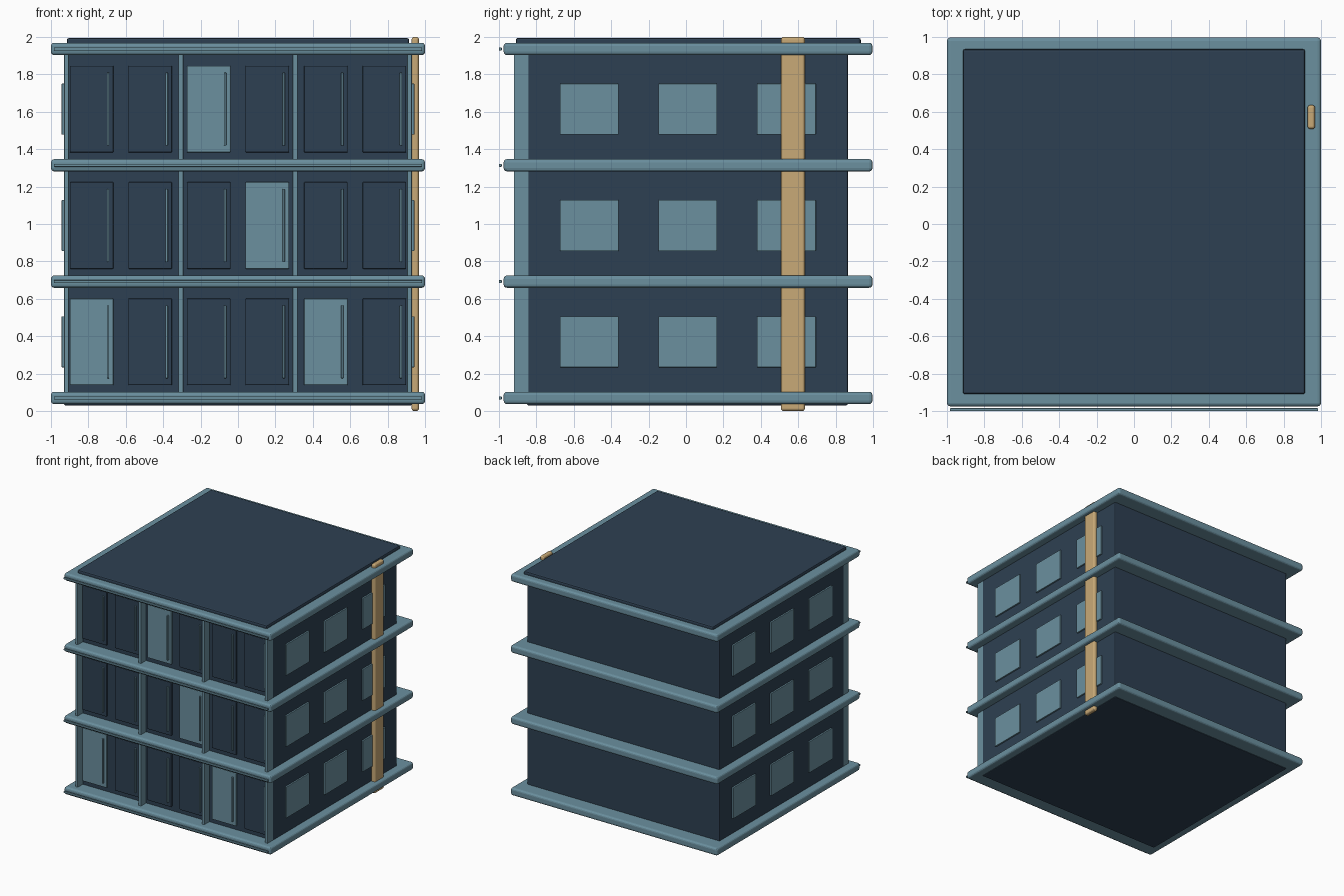
import bpy
import bmesh

cube = bpy.data.objects.get("Cube")
if cube:
    bpy.data.objects.remove(cube, do_unlink=True)


def make_material(name, rgb):
    mat = bpy.data.materials.new(name)
    mat.use_nodes = True
    color = (*rgb, 1.0)
    mat.diffuse_color = color
    mat.node_tree.nodes["Principled BSDF"].inputs["Base Color"].default_value = color
    return mat


navy = make_material("dark navy", (0.027, 0.051, 0.084))
teal = make_material("pale teal", (0.147, 0.279, 0.347))
tan = make_material("warm tan", (0.584, 0.402, 0.184))


def box(name, mat, x, y, z, bevel=0.0, segments=2):
    """Box spanning the (low, high) pairs on each axis, with rounded edges."""
    spans = (x, y, z)
    mesh = bpy.data.meshes.new(name)
    bm = bmesh.new()
    bmesh.ops.create_cube(bm, size=1)
    for v in bm.verts:
        for i, (low, high) in enumerate(spans):
            v.co[i] = high if v.co[i] > 0 else low
    # Put the origin at the middle of the part
    center = [(low + high) / 2 for low, high in spans]
    bmesh.ops.translate(bm, verts=bm.verts, vec=[-c for c in center])
    bm.to_mesh(mesh)
    bm.free()
    mesh.materials.append(mat)
    obj = bpy.data.objects.new(name, mesh)
    obj.location = center
    bpy.context.collection.objects.link(obj)
    if bevel:
        mod = obj.modifiers.new("rounded edges", "BEVEL")
        mod.width = bevel
        mod.segments = segments
    return obj


def around(center, half):
    return (center - half, center + half)


FRONT = -0.85
BACK = 0.865
SIDE = 0.93
STOREY = 0.622
SLAB_Z = 0.07

# Main block and raised roof
box("building_body", navy, (-SIDE, SIDE), (FRONT, BACK), (0.03, 1.94), 0.008)
box("roof", navy, (-0.915, 0.915), (-0.91, 0.935), (1.93, 1.995), 0.012)

# Floor slabs, each with a thin rail in front
for level in range(4):
    z = SLAB_Z + level * STOREY
    box(f"floor_slab_{level}", teal, (-1, 1), (-0.975, 0.997), around(z, 0.033), 0.018, 3)
    box(f"front_rail_{level}", teal, (-0.985, 0.985), (-1.0, -0.985), around(z, 0.008), 0.003)

# Upright fins dividing the front into three bays
for i in range(4):
    x = -0.917 + i * 0.6113
    box(f"front_fin_{i}", teal, around(x, 0.013), (-0.92, FRONT + 0.01), (SLAB_Z, 1.935), 0.004)

# Door panels with handles; a few are pale
pale_doors = {(0, 0), (0, 4), (1, 3), (2, 2)}
for level in range(3):
    z = 0.37 + level * STOREY
    for column in range(6):
        x = -0.7825 + column * 0.313
        mat = teal if (level, column) in pale_doors else navy
        box(f"door_{level}_{column}", mat, around(x, 0.117), (FRONT - 0.015, FRONT + 0.01),
            around(z, 0.232), 0.006)
        box(f"door_handle_{level}_{column}", teal, around(x + 0.088, 0.006),
            (FRONT - 0.03, FRONT - 0.01), around(z, 0.195), 0.003)

# Windows on both side walls
for sign, side in ((1, "left"), (-1, "right")):
    for level in range(3):
        for column in range(3):
            x = sorted((sign * (SIDE - 0.005), sign * (SIDE + 0.013)))
            box(f"{side}_window_{level}_{column}", teal, x,
                around(-0.517 + column * 0.527, 0.157),
                around(0.37 + level * STOREY, 0.136), 0.003)

# Flat downpipe running the full height
box("downpipe", tan, (0.928, 0.968), (0.508, 0.636), (0, 2), 0.014, 3)
